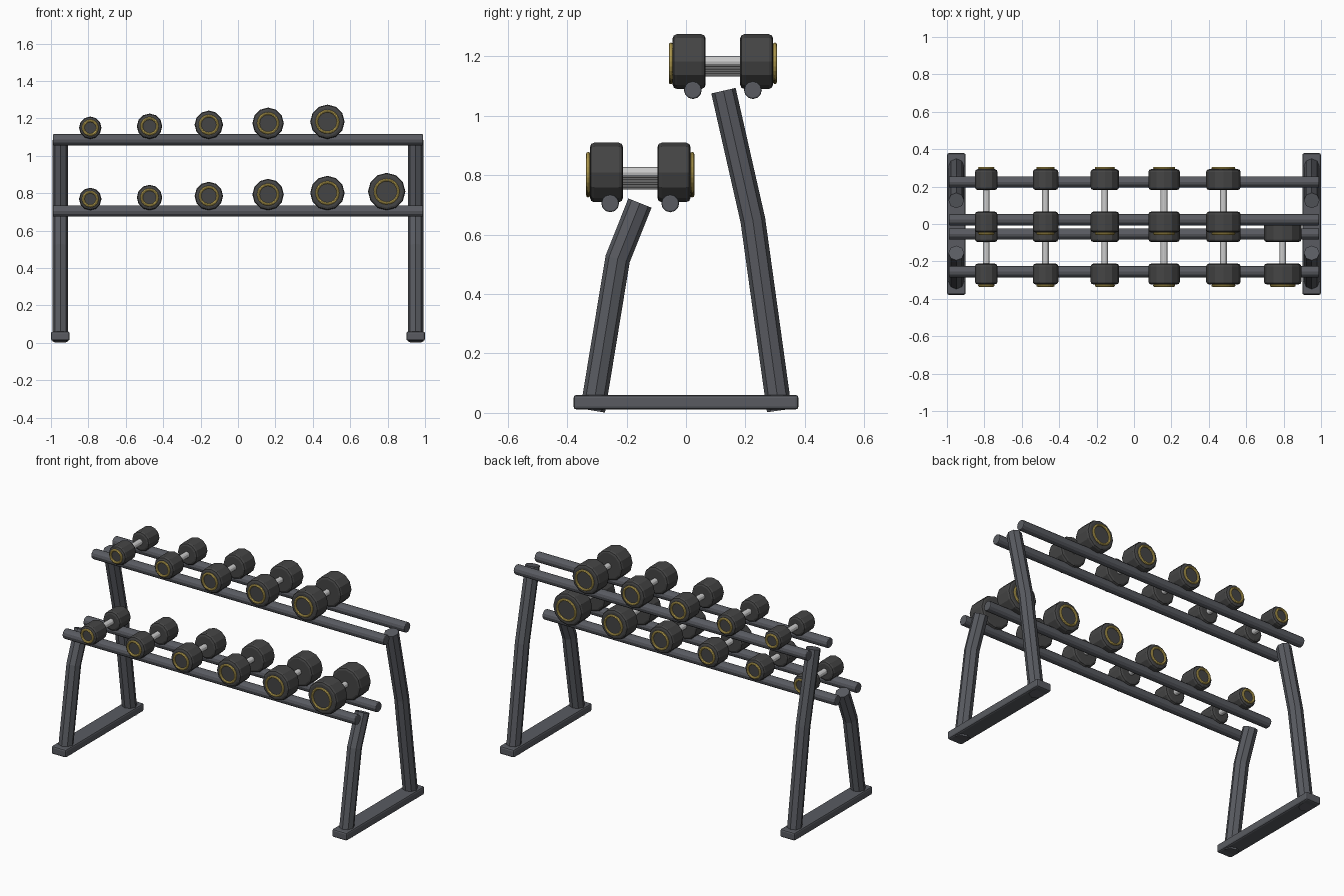
import bpy
from math import pi

if "Cube" in bpy.data.objects:
    bpy.data.objects.remove(bpy.data.objects["Cube"])


def material(name, rgb):
    m = bpy.data.materials.new(name)
    m.diffuse_color = (*rgb, 1)
    m.use_nodes = True
    m.node_tree.nodes["Principled BSDF"].inputs["Base Color"].default_value = m.diffuse_color
    return m


FRAME = material("frame_grey", (0.10, 0.105, 0.12))
RUBBER = material("dark_rubber", (0.06, 0.06, 0.06))
STEEL = material("steel", (0.55, 0.56, 0.58))
GOLD = material("gold", (0.70, 0.52, 0.12))


def finish(name, mat, bevel=0.0, segments=2):
    ob = bpy.context.object
    ob.name = name
    ob.data.materials.append(mat)
    if bevel:
        b = ob.modifiers.new("bevel", 'BEVEL')
        b.width, b.segments = bevel, segments
        b.limit_method, b.angle_limit = 'ANGLE', 0.8
    return ob


def cylinder(name, r, length, loc, rot, mat, sides=12, bevel=0.0):
    bpy.ops.mesh.primitive_cylinder_add(vertices=sides, radius=r, depth=length,
                                        location=loc, rotation=rot)
    return finish(name, mat, bevel)


def leg(name, points):
    # Bent octagonal tube following a short path
    cu = bpy.data.curves.new(name, 'CURVE')
    cu.dimensions = '3D'
    cu.bevel_depth, cu.bevel_resolution = 0.042, 2
    cu.use_fill_caps = True
    sp = cu.splines.new('POLY')
    sp.points.add(len(points) - 1)
    for p, co in zip(sp.points, points):
        p.co = (*co, 1)
    sp.use_smooth = False
    ob = bpy.data.objects.new(name, cu)
    bpy.context.collection.objects.link(ob)
    bpy.ops.object.select_all(action='DESELECT')
    ob.select_set(True)
    bpy.context.view_layer.objects.active = ob
    bpy.ops.object.convert(target='MESH')
    finish(name, FRAME)


# Side frames: foot bar with a short front leg and a tall back leg
for side, x in (("left", -0.95), ("right", 0.95)):
    bpy.ops.mesh.primitive_cube_add(size=1, location=(x, 0, 0.036))
    foot = bpy.context.object
    foot.scale = (0.1, 0.757, 0.049)
    bpy.ops.object.transform_apply(location=False, rotation=False, scale=True)
    finish(side + "_foot", FRAME, 0.01)
    leg(side + "_front_leg",
        [(x, -0.314, 0.008), (x, -0.23, 0.518), (x, -0.155, 0.706)])
    leg(side + "_back_leg",
        [(x, 0.314, 0.008), (x, 0.225, 0.648), (x, 0.126, 1.084)])


def dumbbell(name, x, y, base, r):
    z = base + r
    rot = (pi / 2, 0, 0)
    cylinder(name + "_handle", 0.018, 0.16, (x, y, z), rot, STEEL)
    for end, s in (("front", -1), ("back", 1)):
        cylinder(f"{name}_{end}_head", r, 0.111, (x, y + s * 0.1135, z), rot,
                 RUBBER, 12, 0.014)
        bpy.ops.mesh.primitive_torus_add(
            major_radius=0.62 * r, minor_radius=0.007, major_segments=24,
            minor_segments=8, location=(x, y + s * 0.175, z), rotation=rot)
        finish(f"{name}_{end}_ring", GOLD)


# Two shelves: a pair of rails each, carrying dumbbells that grow to the right
for shelf, y, z, count in (("lower", -0.154, 0.705, 6), ("upper", 0.124, 1.086, 5)):
    for place, dy in (("front", -0.101), ("back", 0.101)):
        cylinder(f"{shelf}_{place}_rail", 0.03, 1.98, (0, y + dy, z),
                 (0, pi / 2, 0), FRAME, 12, 0.005)
    for i in range(count):
        dumbbell(f"{shelf}_dumbbell_{i + 1}", -0.79 + 0.317 * i, y,
                 z + 0.004, 0.06 + 0.008 * i)
